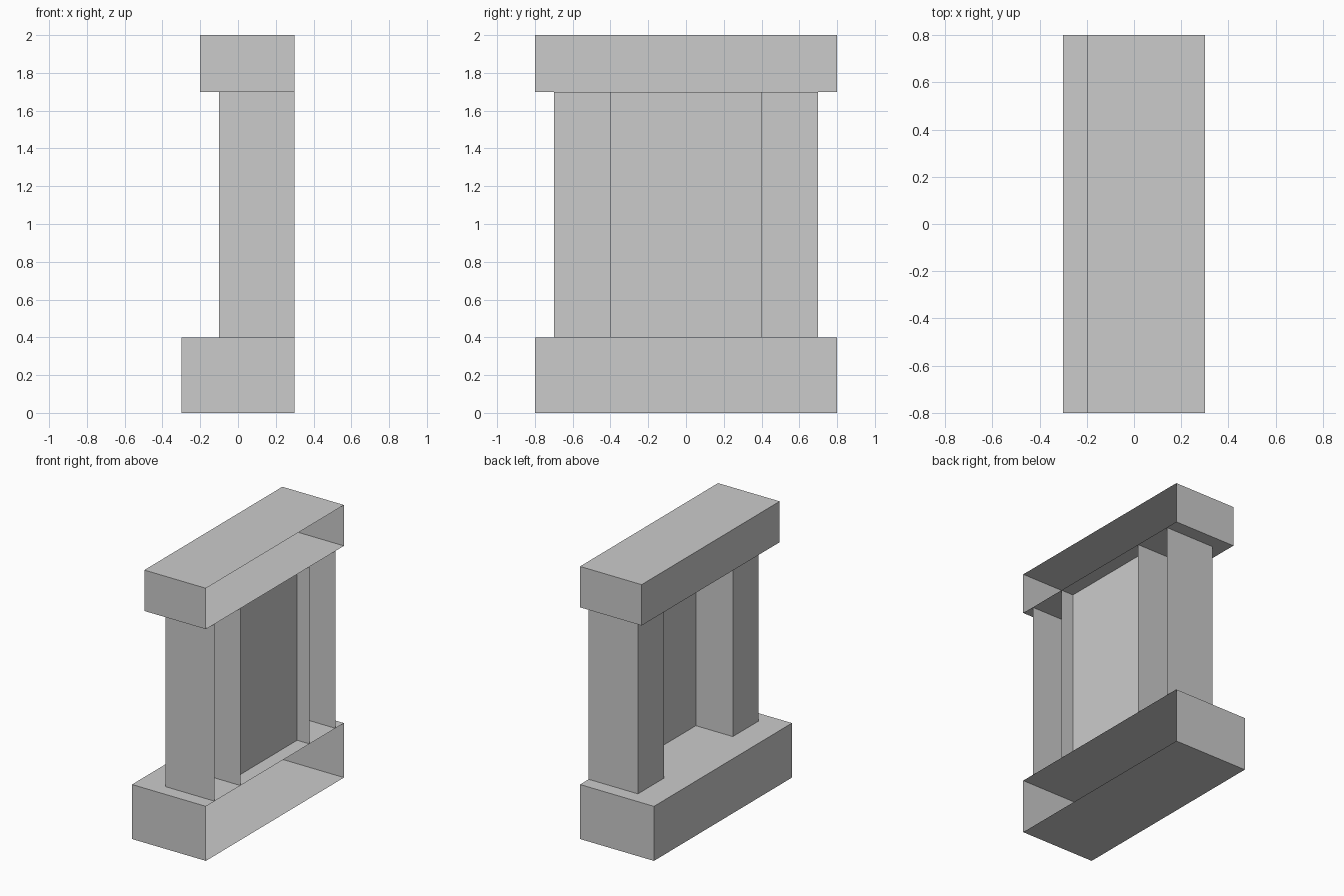
import bpy
import bmesh
from mathutils import Vector

cube = bpy.data.objects.get("Cube")
if cube:
    bpy.data.objects.remove(cube, do_unlink=True)

# Single plain grey
GREY = (0.6, 0.6, 0.6, 1.0)
stone = bpy.data.materials.new("plain_grey")
stone.use_nodes = True
stone.diffuse_color = GREY
stone.node_tree.nodes["Principled BSDF"].inputs["Base Color"].default_value = GREY

BACK = 0.3  # shared plane of the open side


def finish(name, bm):
    mesh = bpy.data.meshes.new(name)
    bm.to_mesh(mesh)
    bm.free()
    mesh.materials.append(stone)
    bpy.context.collection.objects.link(bpy.data.objects.new(name, mesh))


def open_box(name, low, high, open_ends=False):
    """Hollow box without its +x wall, and without top and bottom if open_ends."""
    low, high = Vector(low), Vector(high)
    bm = bmesh.new()
    bmesh.ops.create_cube(bm, size=1)
    bm.normal_update()
    gone = [f for f in bm.faces
            if f.normal.x > 0.5 or (open_ends and abs(f.normal.z) > 0.5)]
    bmesh.ops.delete(bm, geom=gone, context='FACES')
    bmesh.ops.scale(bm, vec=high - low, verts=bm.verts)
    bmesh.ops.translate(bm, vec=(low + high) / 2, verts=bm.verts)
    finish(name, bm)


# Plinth and lintel
open_box("plinth", (-0.3, -0.8, 0), (BACK, 0.8, 0.4))
open_box("lintel", (-0.2, -0.8, 1.7), (BACK, 0.8, 2))

# Pair of pillars
for name, y in (("front_pillar", -0.55), ("back_pillar", 0.55)):
    open_box(name, (-0.1, y - 0.15, 0.4), (BACK, y + 0.15, 1.7), open_ends=True)

# Thin recessed panel between the pillars
panel = bmesh.new()
corners = [(0.2, -0.4, 0.4), (0.2, 0.4, 0.4), (0.2, 0.4, 1.7), (0.2, -0.4, 1.7)]
panel.faces.new([panel.verts.new(c) for c in corners])
panel.normal_update()
# The panel faces the same way as the pillar fronts
bmesh.ops.reverse_faces(panel, faces=panel.faces)
finish("recessed_panel", panel)
